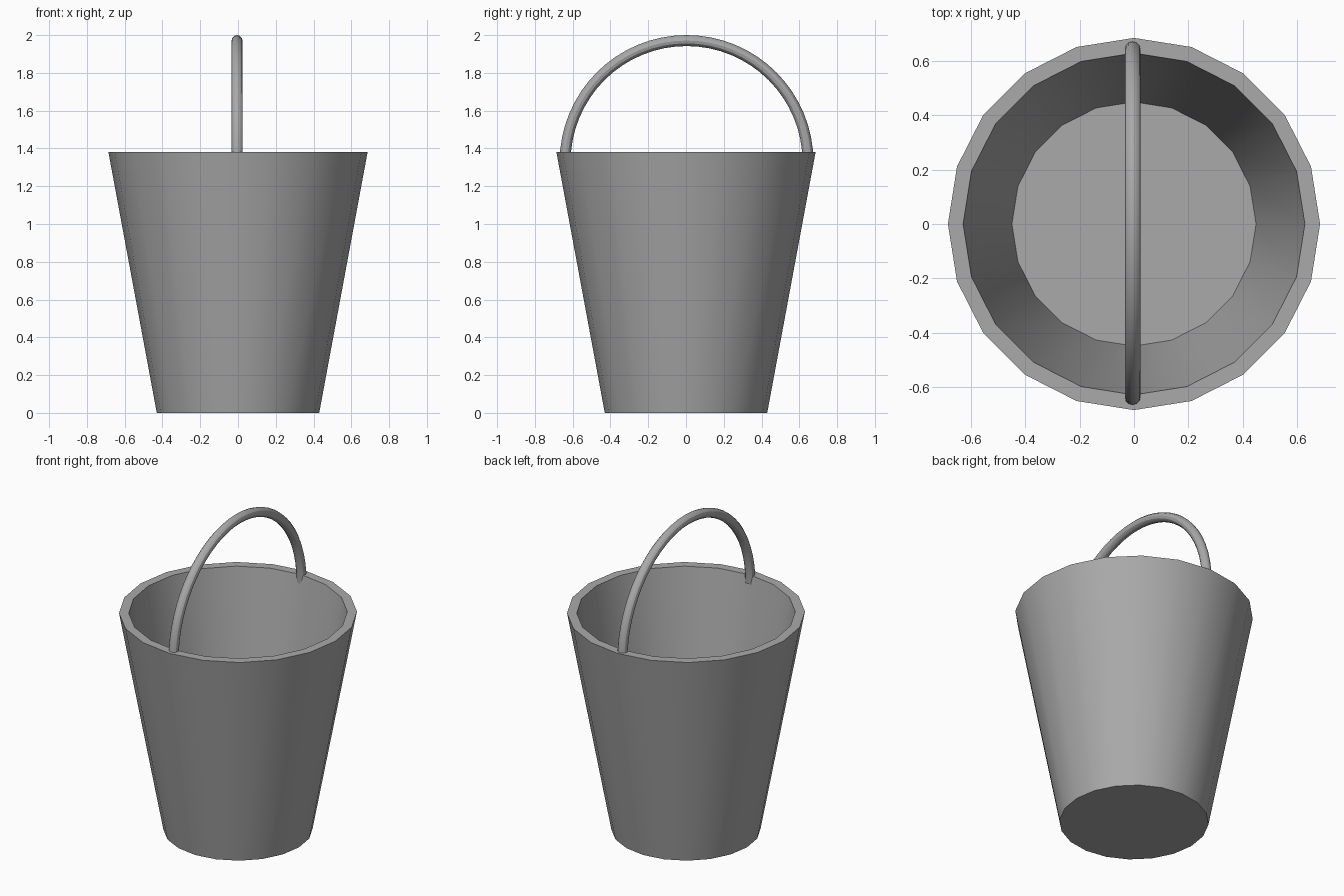
import bpy, bmesh
from math import pi, cos, sin
from mathutils import Vector, Matrix

cube = bpy.data.objects.get("Cube")
if cube:
    bpy.data.objects.remove(cube, do_unlink=True)

SIDES = 20

grey = bpy.data.materials.new("grey_metal")
grey.use_nodes = True
colour = (0.4, 0.4, 0.4, 1)
grey.diffuse_color = colour
for node in grey.node_tree.nodes:
    if node.type == 'BSDF_PRINCIPLED':
        node.inputs["Base Color"].default_value = colour


def add_object(name, bm):
    bmesh.ops.recalc_face_normals(bm, faces=bm.faces)
    mesh = bpy.data.meshes.new(name)
    bm.to_mesh(mesh)
    bm.free()
    mesh.materials.append(grey)
    obj = bpy.data.objects.new(name, mesh)
    bpy.context.collection.objects.link(obj)
    bpy.ops.object.select_all(action='DESELECT')
    obj.select_set(True)
    bpy.context.view_layer.objects.active = obj
    bpy.ops.object.shade_smooth_by_angle(angle=pi / 6)
    return obj


# Bucket: outer wall, flat rim, inner wall and raised floor
profile = [(0.43, 0), (0.686, 1.38), (0.63, 1.38), (0.45, 0.27)]
bm = bmesh.new()
rings = []
for radius, z in profile:
    angles = [2 * pi * i / SIDES for i in range(SIDES)]
    rings.append([bm.verts.new((radius * cos(a), radius * sin(a), z)) for a in angles])
for low, high in zip(rings, rings[1:]):
    for i in range(SIDES):
        j = (i + 1) % SIDES
        bm.faces.new((low[i], low[j], high[j], high[i]))
bm.faces.new(rings[0])
bm.faces.new(rings[-1])
add_object("bucket", bm)

# Handle: a round bar swept over half a circle, with its ends set into the rim
ARC, BAR, PIVOT = 0.643, 0.029, Vector((-0.005, 0.003, 1.328))
bm = bmesh.new()
start = Matrix.Translation(PIVOT + Vector((0, ARC, 0)))
circle = bmesh.ops.create_circle(bm, cap_ends=True, segments=12, radius=BAR, matrix=start)
end_face = bm.faces[:][0]
bmesh.ops.duplicate(bm, geom=[end_face])
bmesh.ops.spin(bm, geom=[end_face], cent=PIVOT, axis=(1, 0, 0),
               angle=pi, steps=32, use_duplicate=False)
bmesh.ops.remove_doubles(bm, verts=bm.verts, dist=0.0005)
add_object("handle", bm)
